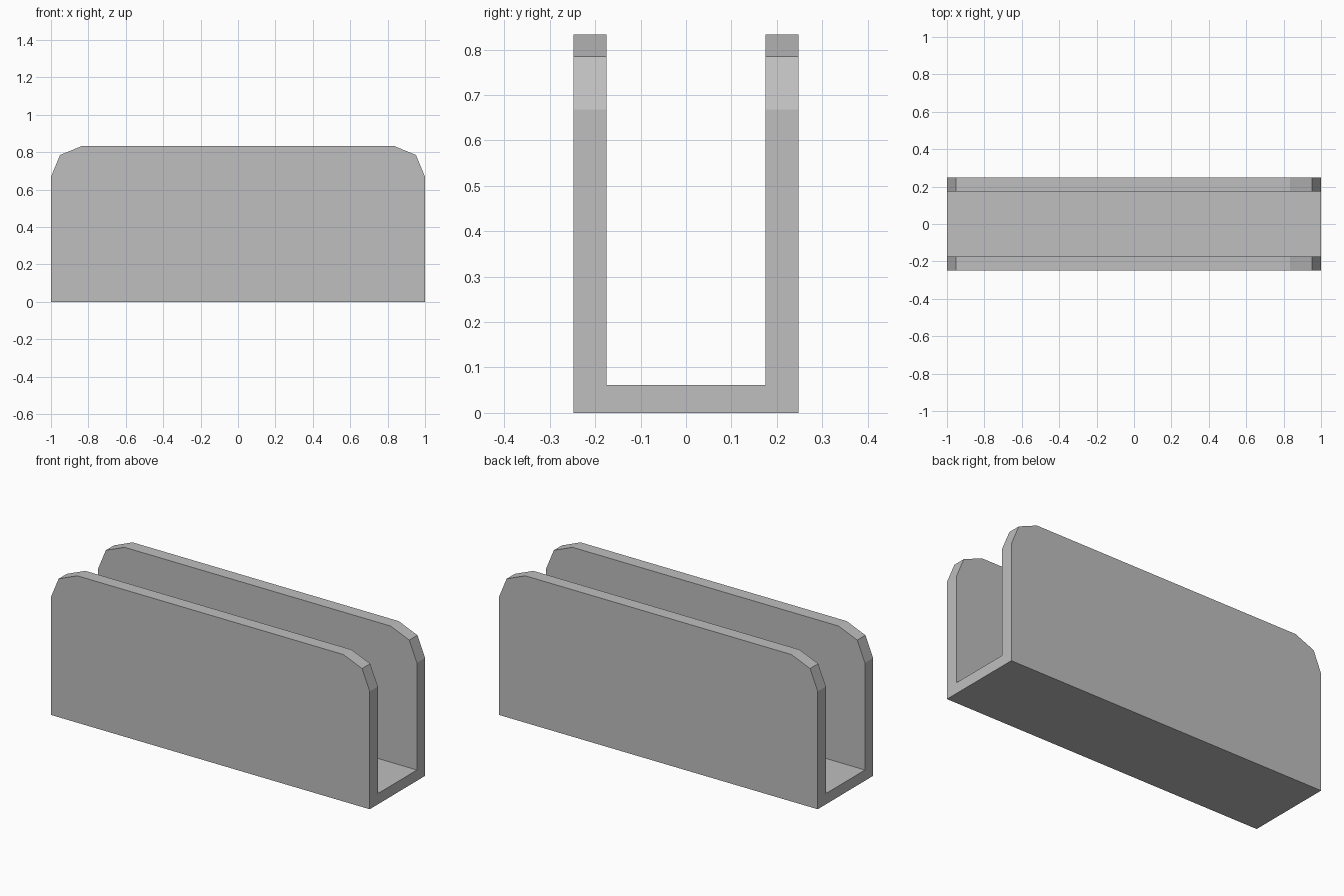
import bpy
import bmesh

cube = bpy.data.objects.get("Cube")
if cube:
    bpy.data.objects.remove(cube, do_unlink=True)

HALF_LENGTH, HALF_WIDTH, INNER = 1.0, 0.248, 0.175
HEIGHT, FLOOR, CORNER = 0.833, 0.061, 0.165

# Plain grey material
grey = bpy.data.materials.new("plain grey")
grey.use_nodes = True
colour = (0.52, 0.52, 0.52, 1)
grey.diffuse_color = colour
grey.node_tree.nodes["Principled BSDF"].inputs["Base Color"].default_value = colour

# U-shaped section, mirrored from its right half and extruded along x
half = [(HALF_WIDTH, 0), (HALF_WIDTH, HEIGHT), (INNER, HEIGHT), (INNER, FLOOR)]
section = half + [(-y, z) for y, z in reversed(half)]
bm = bmesh.new()
end = bm.faces.new([bm.verts.new((-HALF_LENGTH, y, z)) for y, z in section])
extruded = bmesh.ops.extrude_face_region(bm, geom=[end], use_keep_orig=True)
moved = [v for v in extruded["geom"] if isinstance(v, bmesh.types.BMVert)]
bmesh.ops.translate(bm, verts=moved, vec=(2 * HALF_LENGTH, 0, 0))
bmesh.ops.recalc_face_normals(bm, faces=bm.faces[:])

# Two-step chamfer on the top end corners of both walls
corners = [e for e in bm.edges
           if all(v.co.z > HEIGHT - 0.01 for v in e.verts)
           and abs(e.verts[0].co.x - e.verts[1].co.x) < 0.01]
bmesh.ops.bevel(bm, geom=corners, offset=CORNER, offset_type='OFFSET',
                segments=2, profile=0.5, affect='EDGES')
bmesh.ops.recalc_face_normals(bm, faces=bm.faces[:])

mesh = bpy.data.meshes.new("u_channel")
bm.to_mesh(mesh)
bm.free()
mesh.materials.append(grey)
channel = bpy.data.objects.new("u_channel", mesh)
bpy.context.collection.objects.link(channel)
